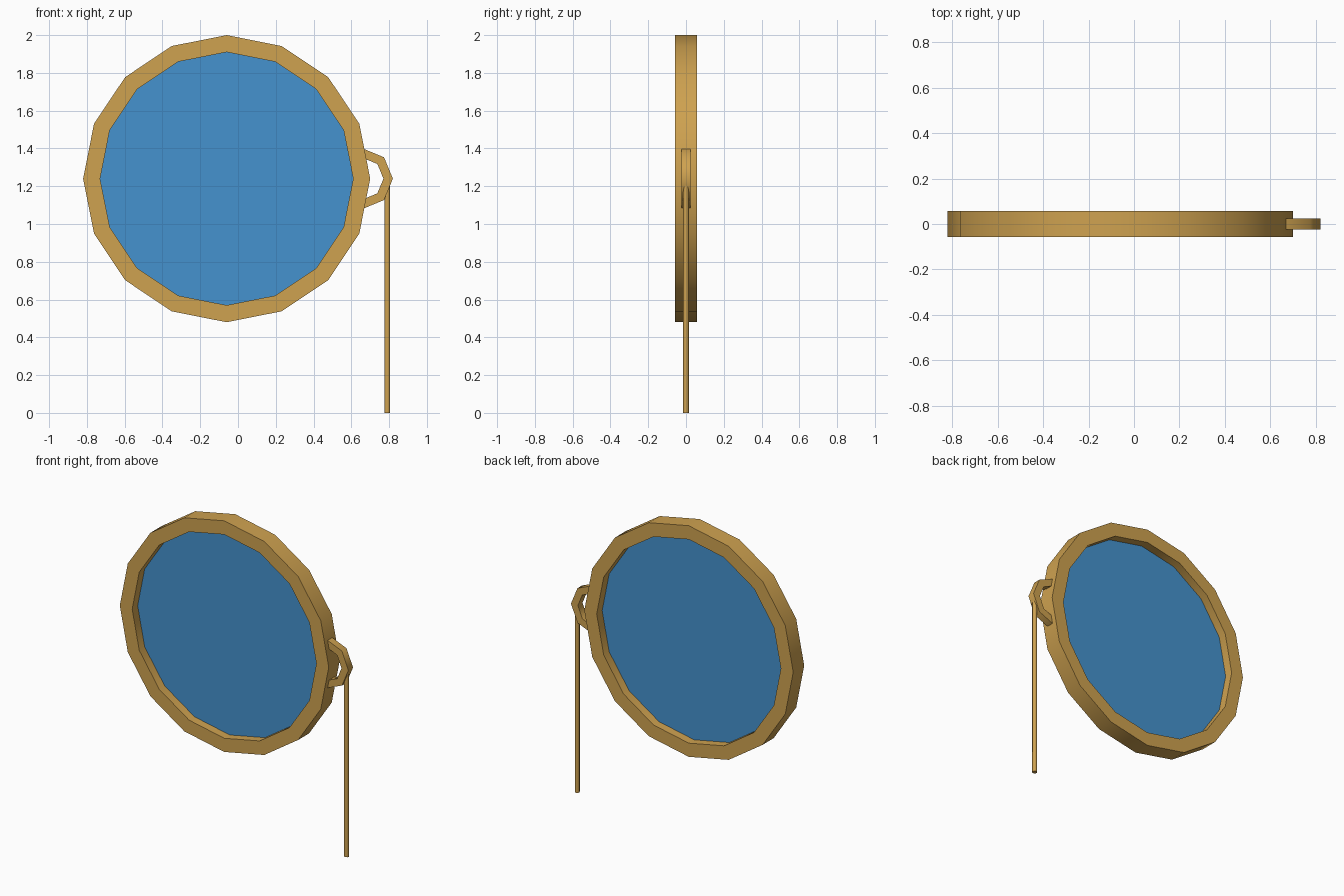
import bpy, bmesh
from math import sin, cos, pi, radians

if "Cube" in bpy.data.objects:
    bpy.data.objects.remove(bpy.data.objects["Cube"])

RIM = (-0.06, 1.24)      # rim centre (x, z)
LOOP = (0.66, 1.24)      # cord loop centre (x, z)


def material(name, rgb):
    m = bpy.data.materials.new(name)
    m.diffuse_color = (*rgb, 1)
    m.use_nodes = True
    m.node_tree.nodes["Principled BSDF"].inputs["Base Color"].default_value = m.diffuse_color
    return m


gold = material("gold", (0.62, 0.36, 0.08))
blue = material("blue_glass", (0.06, 0.29, 0.62))


def finish(bm, name, mat):
    bmesh.ops.recalc_face_normals(bm, faces=bm.faces[:])
    mesh = bpy.data.meshes.new(name)
    bm.to_mesh(mesh)
    bm.free()
    ob = bpy.data.objects.new(name, mesh)
    bpy.context.collection.objects.link(ob)
    mesh.materials.append(mat)
    bpy.ops.object.select_all(action='DESELECT')
    ob.select_set(True)
    bpy.context.view_layer.objects.active = ob
    bpy.ops.object.shade_smooth_by_angle(angle=radians(50))
    return ob


def band(name, centre, r_in, r_out, half, angles, closed, mat):
    """Rectangular section swept round the y axis through the given angles."""
    bm = bmesh.new()
    section = [(r_in, -half), (r_out, -half), (r_out, half), (r_in, half)]
    rings = [[bm.verts.new((centre[0] + r * cos(a), y, centre[1] + r * sin(a)))
              for r, y in section] for a in angles]
    n = len(rings)
    for i in range(n if closed else n - 1):
        p, q = rings[i], rings[(i + 1) % n]
        for j in range(4):
            k = (j + 1) % 4
            bm.faces.new((p[j], p[k], q[k], q[j]))
    if not closed:
        bm.faces.new(rings[0])
        bm.faces.new(rings[-1])
    return finish(bm, name, mat)


# Sixteen-sided rim
steps = [2 * pi * i / 16 for i in range(16)]
band("rim", RIM, 0.67, 0.76, 0.057, steps, True, gold)

# Lens pane in the middle of the rim
bm = bmesh.new()
bm.faces.new([bm.verts.new((RIM[0] + 0.67 * cos(a), 0, RIM[1] + 0.67 * sin(a)))
              for a in steps])
finish(bm, "lens", blue)

# Half-octagon loop on the side of the rim
band("cord_loop", LOOP, 0.11, 0.16, 0.024,
     [radians(a) for a in (-90, -45, 0, 45, 90)], False, gold)

# Hanging cord
bpy.ops.mesh.primitive_cylinder_add(vertices=8, radius=0.015, depth=1.22,
                                    location=(0.791, 0, 0.61))
cord = bpy.context.object
cord.name = "cord"
cord.data.materials.append(gold)
bpy.ops.object.shade_smooth_by_angle(angle=radians(50))
